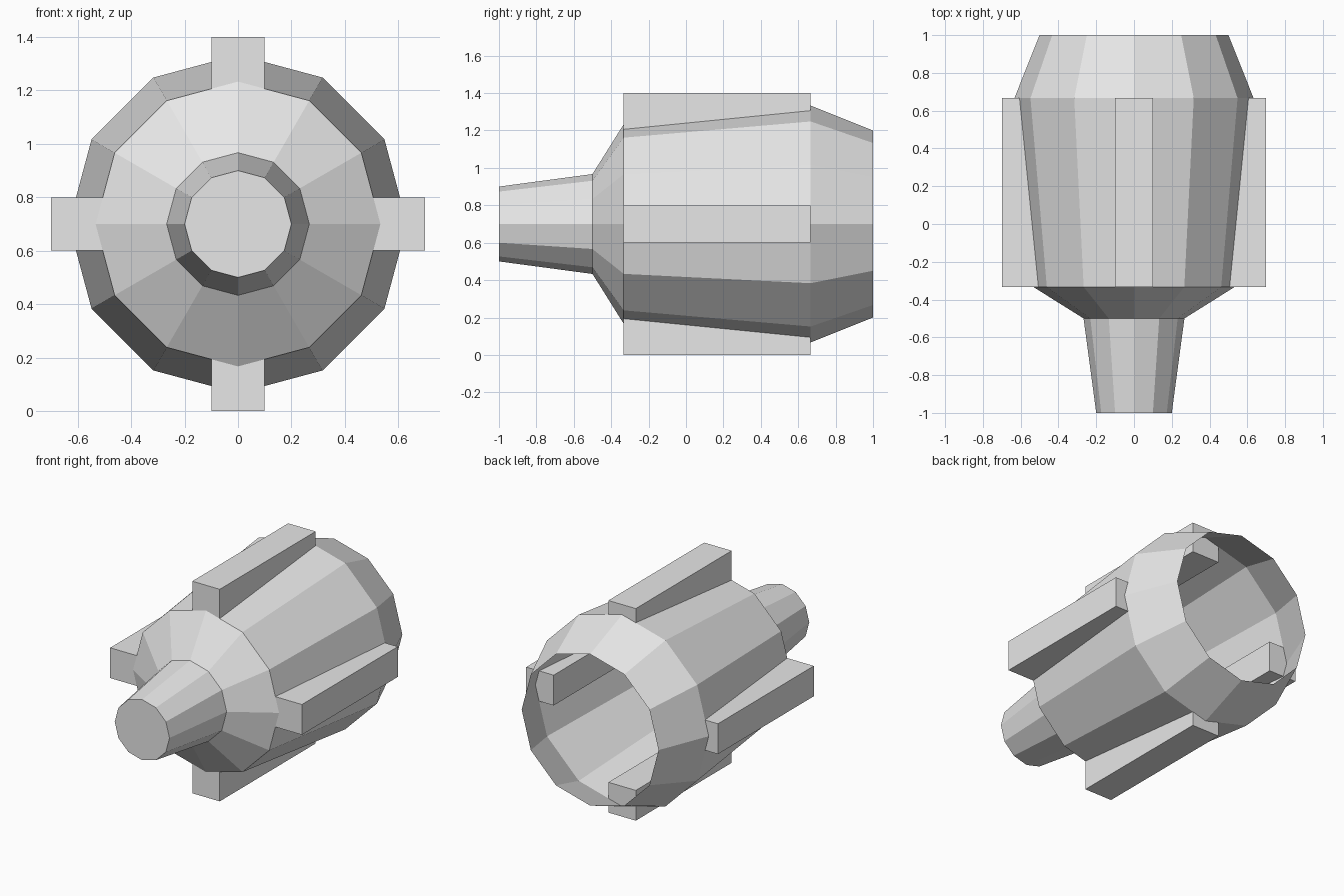
import bpy
import bmesh
from math import cos, sin, pi

SIDES = 12
AXIS_Z = 0.7

cube = bpy.data.objects.get("Cube")
if cube:
    bpy.data.objects.remove(cube, do_unlink=True)

grey = bpy.data.materials.new("light_grey")
grey.use_nodes = True
grey.diffuse_color = (0.8, 0.8, 0.8, 1)
grey.node_tree.nodes["Principled BSDF"].inputs["Base Color"].default_value = (0.8, 0.8, 0.8, 1)


def add_object(name, bm):
    mesh = bpy.data.meshes.new(name)
    bm.to_mesh(mesh)
    bm.free()
    mesh.materials.append(grey)
    obj = bpy.data.objects.new(name, mesh)
    bpy.context.collection.objects.link(obj)
    return obj


# Hollow faceted body: closed nose tip, open rear; (y, radius) profile
profile = [(-1, 0.2), (-0.5, 0.267), (-1 / 3, 0.533), (2 / 3, 0.633), (1, 0.5)]
bm = bmesh.new()
rings = []
for y, r in profile:
    angles = [2 * pi * i / SIDES for i in range(SIDES)]
    rings.append([bm.verts.new((r * cos(a), y, AXIS_Z + r * sin(a))) for a in angles])
bm.faces.new(rings[0])
for front, back in zip(rings, rings[1:]):
    for i in range(SIDES):
        j = (i + 1) % SIDES
        bm.faces.new((front[i], back[i], back[j], front[j]))
add_object("body_shell", bm)

# Four square bars around the body, poking through the shell
for name, dx, dz in (("top_fin", 0, 1), ("bottom_fin", 0, -1),
                     ("left_fin", 1, 0), ("right_fin", -1, 0)):
    bm = bmesh.new()
    bmesh.ops.create_cube(bm, size=1)
    bmesh.ops.scale(bm, vec=(0.2, 1, 0.2), verts=bm.verts)
    fin = add_object(name, bm)
    fin.location = (0.6 * dx, 1 / 6, AXIS_Z + 0.6 * dz)
